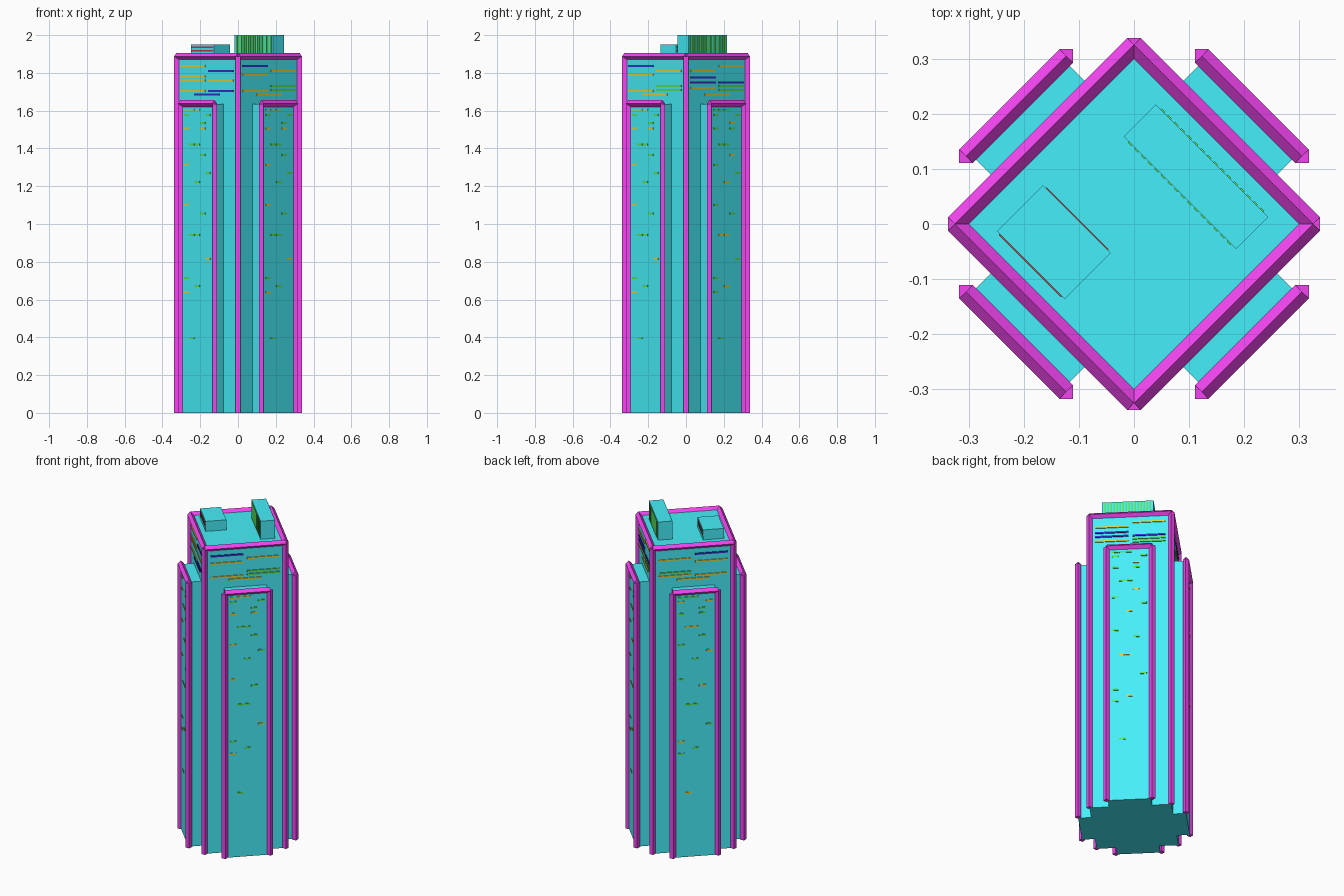
import bpy, bmesh, math
from mathutils import Matrix, Vector

if "Cube" in bpy.data.objects:
    bpy.data.objects.remove(bpy.data.objects["Cube"])

COLOURS = {
    "cyan": (0.06, 0.86, 0.95, 1), "magenta": (0.9, 0.06, 0.88, 1),
    "yellow": (0.75, 0.65, 0.05, 1), "green": (0.1, 0.75, 0.1, 1),
    "blue": (0.03, 0.03, 0.6, 1), "red": (0.45, 0.05, 0.05, 1),
}
MATS = {}
for key, col in COLOURS.items():
    MATS[key] = bpy.data.materials.new(key)
    MATS[key].diffuse_color = col

parts = {}   # (name, colour) -> bmesh


def get(name, colour):
    return parts.setdefault((name, colour), bmesh.new())


def box(name, colour, frame, centre, size):
    m = frame @ Matrix.Translation(centre) @ Matrix.Diagonal((*size, 1))
    bmesh.ops.create_cube(get(name, colour), size=1, matrix=m)


def beam(name, frame, centre, length, along_z):
    """Four-sided bar set on edge, running up or sideways along a face."""
    turn = Matrix() if along_z else Matrix.Rotation(math.pi / 2, 4, 'X')
    bmesh.ops.create_cone(get(name, "magenta"), cap_ends=True, segments=4,
                          radius1=0.0175, radius2=0.0175, depth=length,
                          matrix=frame @ Matrix.Translation(centre) @ turn)


def face_frame(deg):
    """Local x points out of the face, local y runs left to right along it."""
    return Matrix.Rotation(math.radians(deg), 4, 'Z')


HALF, TOP = 0.2305, 1.888            # tower half side and roof height
OUT, BAY, BAY_TOP = 0.3035, 0.121, 1.636   # projecting bay
BAR = 0.129                          # bay trim offset

# Long strip windows per face: (column, height, colour)
STRIPS = [
    [(-1, 1.836, "blue"), (-1, 1.79, "yellow"), (-1, 1.705, "yellow"),
     (1, 1.81, "yellow"), (1, 1.73, "green"), (1, 1.71, "green"), (0, 1.685, "yellow")],
    [(-1, 1.81, "yellow"), (-1, 1.775, "blue"), (-1, 1.75, "blue"), (-1, 1.72, "yellow"),
     (1, 1.836, "yellow"), (1, 1.75, "blue"), (1, 1.73, "green"), (1, 1.71, "green"),
     (0, 1.685, "yellow")],
    [(-1, 1.81, "yellow"), (-1, 1.73, "green"), (-1, 1.71, "yellow"),
     (1, 1.836, "blue"), (1, 1.79, "yellow"), (1, 1.705, "yellow"), (0, 1.685, "yellow")],
    [(-1, 1.836, "yellow"), (-1, 1.78, "yellow"), (-1, 1.76, "yellow"), (-1, 1.705, "yellow"),
     (1, 1.81, "blue"), (1, 1.76, "yellow"), (1, 1.705, "blue"), (0, 1.685, "blue")],
]
# Small lit windows on the bays: height -> columns
LIT = {1.605: (-2, -1, 0), 1.578: (-2, 2), 1.535: (1,), 1.505: (-2, 1),
       1.42: (-1, 0), 1.365: (1,), 1.312: (-2,), 1.27: (2,), 1.222: (0,),
       1.10: (-2,), 1.055: (1,), 0.942: (-1, 0), 0.815: (2,), 0.715: (-2,),
       0.672: (0,), 0.64: (-2,), 0.395: (-1,)}

# Tower core
box("tower_core", "cyan", face_frame(45), (0, 0, TOP / 2), (HALF * 2, HALF * 2, TOP))

for i in range(4):
    f = face_frame(-45 + 90 * i)
    # Tower edge trim
    beam("tower_trim", f, (HALF, HALF, TOP / 2), TOP, True)
    beam("tower_trim", f, (HALF, 0, TOP), HALF * 2, False)
    # Projecting bay and its trim
    box("side_bay", "cyan", f, ((0.2 + OUT) / 2, 0, BAY_TOP / 2), (OUT - 0.2, BAY * 2, BAY_TOP))
    for s in (-1, 1):
        beam("bay_trim", f, (OUT, s * BAR, BAY_TOP / 2), BAY_TOP, True)
    beam("bay_trim", f, (OUT, 0, BAY_TOP + 0.002), BAR * 2, False)
    # Long windows near the top
    for col, z, colour in STRIPS[i]:
        box("strip_window", colour, f, (HALF, col * 0.105, z), (0.01, 0.187, 0.01))
    # Small bay windows
    for k, (z, cols) in enumerate(LIT.items()):
        colour = "yellow" if (k + i) % 3 == 0 else "green"
        for c in cols:
            box("bay_window", colour, f, (OUT, c * 0.04, z), (0.006, 0.037, 0.01))


def roof_frame(x, y):
    return Matrix.Translation(Vector((x, y, 0))) @ face_frame(45)


# Tall roof block with vertical louvre slats
r = roof_frame(0.113, 0.086)
box("tall_roof_block", "cyan", r, (0, 0, (TOP + 2) / 2), (0.082, 0.29, 2 - TOP))
# Low roof block with two thin vents per long side
q = roof_frame(-0.146, -0.033)
box("low_roof_block", "cyan", q, (0, 0, (TOP + 1.95) / 2), (0.118, 0.174, 1.95 - TOP))
for s in (-1, 1):
    for k in range(16):
        box("louvre_slat", "green", r, (s * 0.041, -0.1275 + k * 0.017, 1.944), (0.006, 0.009, 0.1))
    for z in (1.917, 1.935):
        box("roof_vent", "red", q, (s * 0.059, 0, z), (0.005, 0.16, 0.008))

# Turn the collected geometry into objects
for (name, colour), bm in parts.items():
    full = name if colour in ("cyan", "magenta") else f"{name}_{colour}"
    mesh = bpy.data.meshes.new(full)
    bmesh.ops.recalc_face_normals(bm, faces=bm.faces)
    bm.to_mesh(mesh)
    bm.free()
    mesh.materials.append(MATS[colour])
    bpy.context.collection.objects.link(bpy.data.objects.new(full, mesh))

for m in bpy.data.materials:
    if m.users and not m.is_grease_pencil:
        m.use_nodes = True
        m.node_tree.nodes["Principled BSDF"].inputs["Base Color"].default_value = m.diffuse_color
